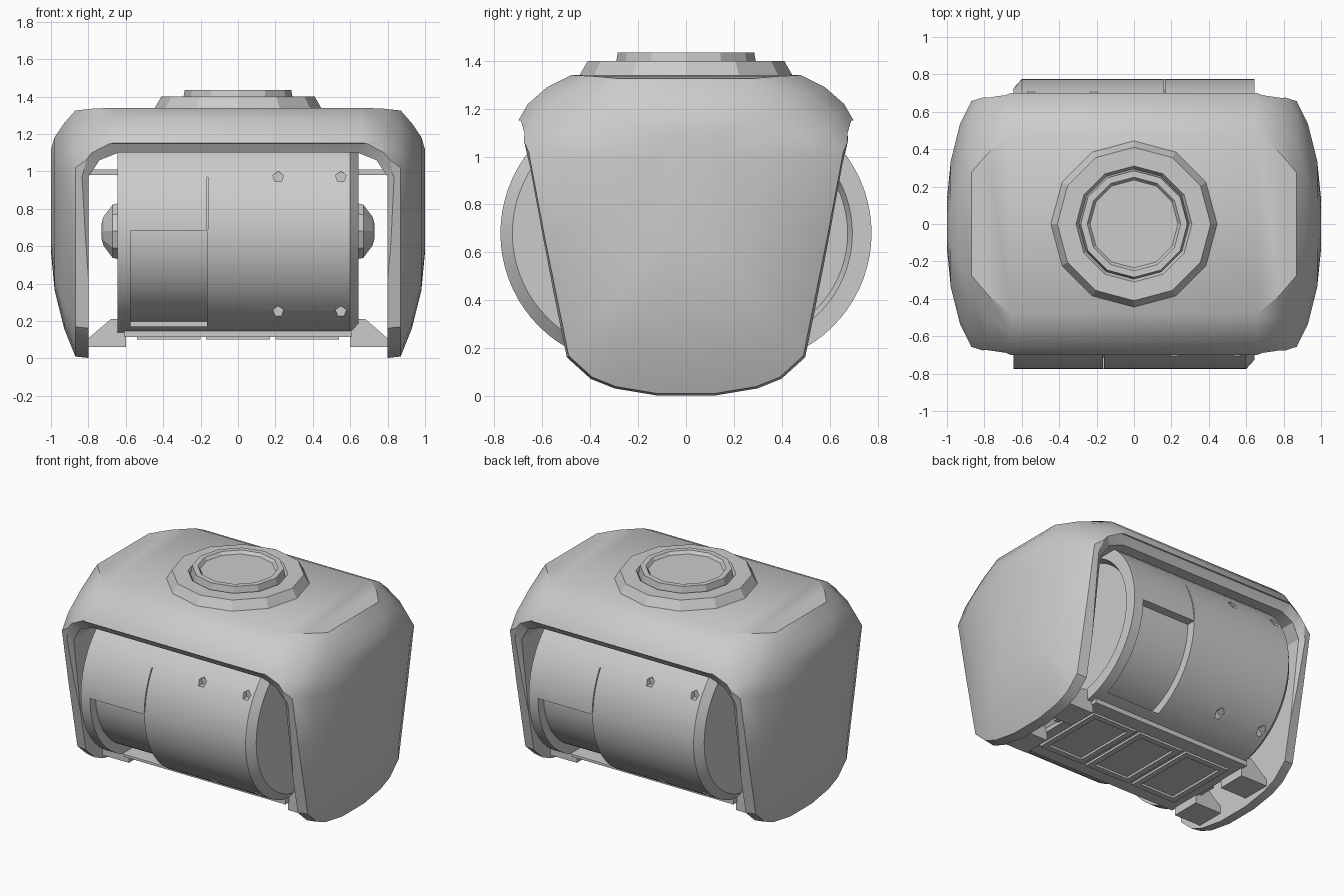
import bpy, bmesh, math
from mathutils import Matrix

cube = bpy.data.objects.get("Cube")
if cube:
    bpy.data.objects.remove(cube, do_unlink=True)

GREY = (0.6, 0.6, 0.6, 1)
mat = bpy.data.materials.new("light_grey")
mat.use_nodes = True
mat.diffuse_color = GREY
mat.node_tree.nodes["Principled BSDF"].inputs["Base Color"].default_value = GREY


def finish(name, bm, angle=32, helper=False):
    bmesh.ops.recalc_face_normals(bm, faces=bm.faces)
    me = bpy.data.meshes.new(name)
    bm.to_mesh(me)
    bm.free()
    ob = bpy.data.objects.new(name, me)
    bpy.context.collection.objects.link(ob)
    me.materials.append(mat)
    if helper:
        ob.hide_render = True
        ob.hide_set(True)
    else:
        smooth(ob, angle)
    return ob


def smooth(ob, angle=32):
    bpy.ops.object.select_all(action='DESELECT')
    ob.select_set(True)
    bpy.context.view_layer.objects.active = ob
    bpy.ops.object.shade_smooth_by_angle(angle=math.radians(angle))


def loft(bm, rings):
    """Skin a list of closed rings and cap both ends."""
    vs = [[bm.verts.new(p) for p in r] for r in rings]
    n = len(vs[0])
    for a, b in zip(vs, vs[1:]):
        for i in range(n):
            j = (i + 1) % n
            bm.faces.new((a[i], a[j], b[j], b[i]))
    bm.faces.new(vs[0])
    bm.faces.new(vs[-1])


def add_box(bm, x0, x1, y0, y1, z0, z1):
    loft(bm, [[(x, y0, z0), (x, y1, z0), (x, y1, z1), (x, y0, z1)] for x in (x0, x1)])


AXIS, SHIFT = .68, .225


def half_round(bm, profile, shift=SHIFT, seg=36):
    """Front half of a stadium-section drum, from (x, radius) pairs."""
    angles = [math.pi * (.5 + i / seg) for i in range(seg + 1)]
    loft(bm, [[(x, 0, AXIS + r)]
              + [(x, r * math.cos(t) - shift, AXIS + r * math.sin(t)) for t in angles]
              + [(x, 0, AXIS - r)] for x, r in profile])


def boolean(ob, cutter):
    m = ob.modifiers.new("cut", 'BOOLEAN')
    m.object, m.operation, m.solver = cutter, 'DIFFERENCE', 'EXACT'
    bpy.context.view_layer.objects.active = ob
    bpy.ops.object.modifier_apply(modifier=m.name)
    bpy.data.objects.remove(cutter, do_unlink=True)


# Yoke: one body swept across x; the cheeks bulge and lose their top corners
base = [(.12, 0), (.3, .03), (.4, .07), (.5, .16), (.6, .65)]
square = base + [(.7, 1.15), (.66, 1.22), (.58, 1.29), (.48, 1.34)]
clipped = base + [(.67, 1.02), (.6, 1.12), (.44, 1.24), (.28, 1.33)]


def section(x, scale, bottom, top, blend):
    half = [(a + (c - a) * blend, b + (d - b) * blend) for (a, b), (c, d) in zip(square, clipped)]
    return [(x, s * y * scale, bottom + (top - bottom) * z / 1.34)
            for s, pts in ((1, half), (-1, half[::-1])) for y, z in pts]


ends = [(.66, 1, 0, 1.34, 0), (.78, 1, 0, 1.34, .5), (.87, .98, .01, 1.335, 1),
        (.93, .8, .16, 1.265, 1), (.98, .5, .36, 1.19, 1), (1, .2, .57, 1.12, 1)]
bm = bmesh.new()
loft(bm, [section(-x, *rest) for x, *rest in ends[::-1]] + [section(*e) for e in ends])
yoke = finish("yoke", bm)

# Opening through the yoke, with a steep flare at the front and back rims
arch = [(.8, -.3), (.8, .97), (.74, 1.06), (.64, 1.1)]
arch = arch + [(-x, z) for x, z in reversed(arch)]
bm = bmesh.new()
rings = []
for k, grow in ((-1.2, .06), (-1, .05), (-.95, 0), (.95, 0), (1, .05), (1.2, .06)):
    rings.append([(x + math.copysign(grow, x), k * (.47 + .2 * max(z, 0)),
                   z + (grow if z > 1 else 0)) for x, z in arch])
loft(bm, rings)
boolean(yoke, finish("opening_cutter", bm, helper=True))
smooth(yoke)

# Top boss: broad ring with a raised, dished cap
bm = bmesh.new()
profile = [(.45, 1.33), (.41, 1.4), (.31, 1.4), (.295, 1.375), (.285, 1.435), (.25, 1.435), (.235, 1.415), (.02, 1.415)]
loft(bm, [[(r * math.cos(i * math.pi / 6), r * math.sin(i * math.pi / 6), z)
           for i in range(12)] for r, z in profile])
finish("top_boss", bm, 20)


def half_drum(name, turn):
    """Front drum shell with a window and screw holes; turn it for the back."""
    bm = bmesh.new()
    half_round(bm, [(-.6, .45), (-.645, .47), (-.645, .55), (.6, .55), (.645, .5)])
    shell = finish(name, bm)
    # window
    bm = bmesh.new()
    add_box(bm, -.575, -.165, -.9, -.3, .17, AXIS)
    boolean(shell, finish("window_cutter", bm, helper=True))
    # seam and screw holes
    bm = bmesh.new()
    add_box(bm, -.166, -.16, -.9, -.45, AXIS + .01, .97)
    for x in (.215, .55):
        for z in (.25, .97):
            depth = SHIFT + math.sqrt(.55 ** 2 - (z - AXIS) ** 2)
            bmesh.ops.create_cone(bm, cap_ends=True, segments=5, radius1=.03, radius2=.03, depth=.06,
                                  matrix=Matrix.Translation((x, -depth, z)) @ Matrix.Rotation(math.pi / 2, 4, 'X'))
    boolean(shell, finish("hole_cutter", bm, helper=True))
    # inner core seen through the window
    bm = bmesh.new()
    half_round(bm, [(-.59, .49), (.59, .49)])
    core = finish(name + "_core", bm)
    for ob in (shell, core):
        ob.data.transform(Matrix.Rotation(turn, 4, 'Z'))
        smooth(ob)


half_drum("front_drum", 0)
half_drum("back_drum", math.pi)

# Underside tray with framed panels
bm = bmesh.new()
add_box(bm, -.61, .61, -.36, .36, .115, .16)
for i in range(3):
    x = -.37 + .37 * i
    for s in (-1, 1):
        add_box(bm, x + s * .15 - .02, x + s * .15 + .02, -.26, .26, .1, .12)
        add_box(bm, x - .13, x + .13, s * .24 - .02, s * .24 + .02, .1, .12)
finish("bottom_tray", bm)

for side, s in (("left", 1), ("right", -1)):
    # Pivot hub on the drum end
    bm = bmesh.new()
    loft(bm, [[(s * x, r * math.cos(i * math.pi / 5), AXIS + r * math.sin(i * math.pi / 5))
               for i in range(10)] for x, r in ((.58, .17), (.67, .15), (.72, .08), (.73, .04))])
    finish(side + "_hub", bm, 20)
    # Wedge brackets tying drum to cheek, and small stops under the yoke
    bm = bmesh.new()
    for y0 in (-.32, .12):
        loft(bm, [[(s * x, y, z) for x, z in ((.6, .06), (.82, .06), (.82, .09), (.68, .21), (.6, .21))]
                  for y in (y0, y0 + .2)])
        add_box(bm, s * .64, s * .81, y0, y0 + .2, .98, 1.01)
    finish(side + "_brackets", bm)
